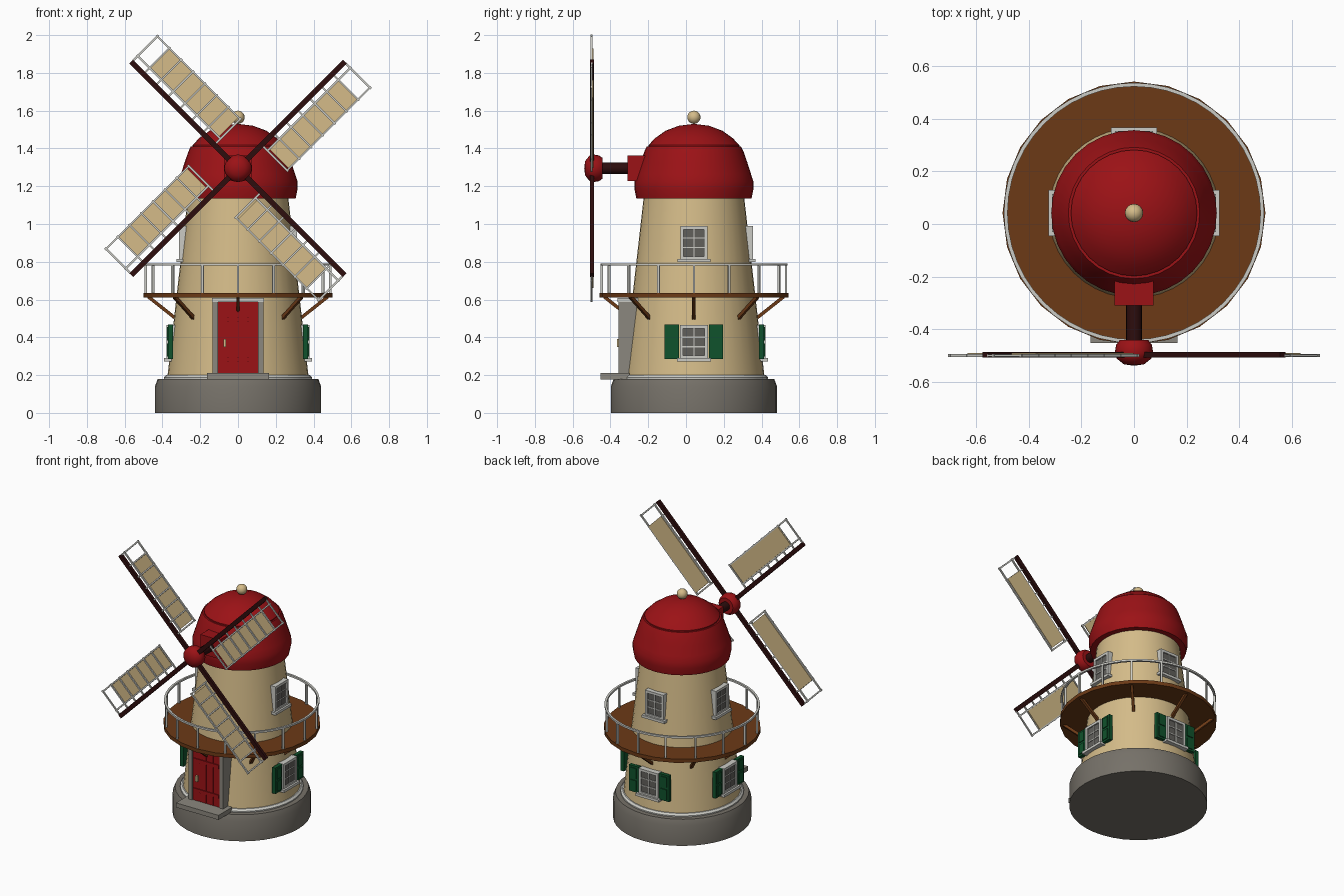
import bpy, bmesh, math
from mathutils import Matrix, Vector

if "Cube" in bpy.data.objects:
    bpy.data.objects.remove(bpy.data.objects["Cube"])

CY = 0.042  # tower axis y


def mat(name, r, g, b):
    m = bpy.data.materials.new(name)
    m.diffuse_color = (r, g, b, 1)
    m.use_nodes = True
    m.node_tree.nodes["Principled BSDF"].inputs["Base Color"].default_value = m.diffuse_color
    return m


TAN = mat("tan plaster", .66, .50, .25)
RED = mat("red", .33, .006, .008)
DARK = mat("dark red wood", .026, .004, .004)
WHITE = mat("pale grey paint", .60, .60, .56)
STONE = mat("stone", .18, .165, .14)
TRIM = mat("door stone", .26, .245, .21)
BROWN = mat("brown wood", .15, .042, .008)
GREEN = mat("green", .005, .085, .025)
GLASS = mat("window grey", .12, .115, .105)


def finish(name, bm, m, smooth=None):
    bmesh.ops.recalc_face_normals(bm, faces=bm.faces[:])
    me = bpy.data.meshes.new(name)
    bm.to_mesh(me)
    bm.free()
    me.materials.append(m)
    ob = bpy.data.objects.new(name, me)
    bpy.context.collection.objects.link(ob)
    if smooth:
        bpy.ops.object.select_all(action='DESELECT')
        ob.select_set(True)
        bpy.context.view_layer.objects.active = ob
        bpy.ops.object.shade_smooth_by_angle(angle=math.radians(smooth))
    return ob


def lathe(name, prof, m, seg=32, M=None, closed=False, smooth=35):
    """Revolve (radius, z) points around z, then place with M."""
    M = M or Matrix.Translation((0, CY, 0))
    bm = bmesh.new()
    rings = []
    for r, z in prof:
        n = 1 if r == 0 else seg
        rings.append([bm.verts.new(M @ Vector((r * math.cos(2 * math.pi * i / seg),
                                               r * math.sin(2 * math.pi * i / seg), z)))
                      for i in range(n)])
    pairs = list(zip(rings, rings[1:])) + ([(rings[-1], rings[0])] if closed else [])
    for a, b in pairs:
        for i in range(seg):
            q = [a[i % len(a)], a[(i + 1) % len(a)], b[(i + 1) % len(b)], b[i % len(b)]]
            bm.faces.new(list(dict.fromkeys(q)))
    return finish(name, bm, m, smooth)


def boxes(name, items, m, mats=(Matrix(),)):
    """items: (x0, x1, y0, y1, z0, z1), repeated for every matrix."""
    bm = bmesh.new()
    for M in mats:
        for x0, x1, y0, y1, z0, z1 in items:
            T = Matrix.Translation(((x0 + x1) / 2, (y0 + y1) / 2, (z0 + z1) / 2))
            S = Matrix.Diagonal((x1 - x0, y1 - y0, z1 - z0, 1))
            bmesh.ops.create_cube(bm, size=1, matrix=M @ T @ S)
    return finish(name, bm, m)


def around(deg):
    return Matrix.Translation((0, CY, 0)) @ Matrix.Rotation(math.radians(deg), 4, 'Z')


# tower body
lathe("stone_base", [(0, 0), (.44, 0), (.44, .14), (.425, .18), (0, .18)], STONE, 40)
lathe("base_trim", [(.36, .175), (.392, .175), (.392, .188), (.38, .2), (.36, .2)], WHITE, 40)
lathe("tower_wall", [(0, .18), (.375, .18), (.265, 1.15), (0, 1.15)], TAN, 40)

# cap
lathe("cap_brim", [(0, 1.135), (.305, 1.135), (.315, 1.185), (.315, 1.225), (.302, 1.265),
                   (.283, 1.325), (.262, 1.385), (.250, 1.41), (0, 1.41)], RED, 32)
lathe("cap_dome", [(.24, 1.40), (.24, 1.418), (.205, 1.455), (.15, 1.494), (.08, 1.52), (0, 1.53)],
      RED, 32)
bm = bmesh.new()
bmesh.ops.create_uvsphere(bm, u_segments=16, v_segments=10, radius=.035,
                          matrix=Matrix.Translation((0, CY, 1.565)))
finish("finial", bm, TAN, 60)

# balcony
lathe("balcony_floor", [(.3, .61), (.5, .61), (.5, .636), (.3, .636)], BROWN, 24, closed=True)
lathe("balcony_rail", [(.481, .779), (.495, .779), (.495, .792), (.481, .792)], WHITE, 48, closed=True)
boxes("balcony_posts", [(-.006, .006, -.494, -.482, .63, .785)], WHITE,
      [around(i * 22.5) for i in range(16)])
a = Vector((0, -.33, .50))
d = Vector((0, -.475, .615)) - a
tilt = Matrix.Translation(a) @ d.to_track_quat('Z', 'X').to_matrix().to_4x4()
boxes("balcony_brackets", [(-.009, .009, -.009, .009, -.02, d.length)], BROWN,
      [around(i * 45) @ tilt for i in range(8)])

# door, frame and step
boxes("door_leaf", [(-.108, .108, -.346, -.25, .2, .588)], RED)
boxes("door_planks", [(x - .024, x + .024, -.351, -.345, .21, .58) for x in (-.079, -.0265, .0265, .079)]
      + [(-.1, .1, -.357, -.35, z - .012, z + .012) for z in (.285, .495)], RED)
boxes("door_posts", [(s * .12 - .014, s * .12 + .014, -.358, -.25, .2, .588) for s in (-1, 1)], TRIM)
boxes("door_lintel", [(-.138, .138, -.362, -.24, .586, .607)], WHITE)
boxes("door_step", [(-.165, .165, -.452, -.3, .178, .21)], TRIM)
boxes("door_handle", [(-.077, -.063, -.366, -.348, .35, .39)], TAN)

# windows: built facing -y, copied to right, back and left
sides = [around(t) for t in (90, 180, 270)]
for label, z0, z1, w, f, back in (("lower", .285, .465, .075, .378, .32), ("upper", .81, .99, .072, .312, .25)):
    t = .018
    boxes(label + "_window_frames", [(-w, -w + t, -f, -back, z0, z1), (w - t, w, -f, -back, z0, z1),
                                     (-w, w, -f, -back, z1 - t, z1), (-w, w, -f, -back, z0, z0 + t),
                                     (-w - .015, w + .015, -f - .013, -back, z0 - .012, z0 + .006)],
          WHITE, sides)
    boxes(label + "_window_glass", [(-w + .01, w - .01, -f + .009, -back, z0 + .01, z1 - .01)], GLASS, sides)
    h = z1 - z0
    boxes(label + "_window_bars", [(-.003, .003, -f + .004, -f + .01, z0, z1)]
          + [(-w + .01, w - .01, -f + .004, -f + .01, z0 + h * k - .003, z0 + h * k + .003)
             for k in (.36, .64)], WHITE, sides)

# shutters with raised panels
boxes("shutters", [(min(s * .08, s * .155), max(s * .08, s * .155), -.37, -.345, .285, .467)
                   for s in (-1, 1)], GREEN, sides)
boxes("shutter_panels", [(s * .1175 - .023, s * .1175 + .023, -.376, -.369, z, z + .07)
                         for s in (-1, 1) for z in (.298, .384)], GREEN, sides)

# rotor shaft and hub, along -y
HZ = 1.295
boxes("shaft_housing", [(-.075, .075, -.31, -.1, 1.228, 1.362)], RED)
fwd = Matrix.Translation((0, 0, HZ)) @ Matrix.Rotation(math.radians(90), 4, 'X')
lathe("rotor_shaft", [(0, .25), (.03, .25), (.03, .46), (0, .46)], DARK, 16, fwd)
lathe("rotor_hub", [(0, .442), (.055, .442), (.068, .46), (.073, .49), (.066, .512), (.038, .534), (0, .539)],
      RED, 20, fwd)

# four sails: local z runs along the spar, local x across the sail
spin = [Matrix.Translation((0, -.497, HZ)) @ Matrix.Rotation(math.radians(45 + 90 * i), 4, 'Y')
        for i in range(4)]
boxes("sail_spars", [(-.014, .014, -.01, .01, 0, .8)], DARK, spin)
boxes("sail_frames", [(v - .005, v + .005, -.008, .002, .17, .803) for v in (.045, .192)]
      + [(.01, .2, -.007, .001, u - .005, u + .005) for u in [.176 + .0885 * k for k in range(8)]],
      WHITE, spin)
boxes("sail_cloth", [(.05, .187, .001, .006, .19, .71)], TAN, spin)
